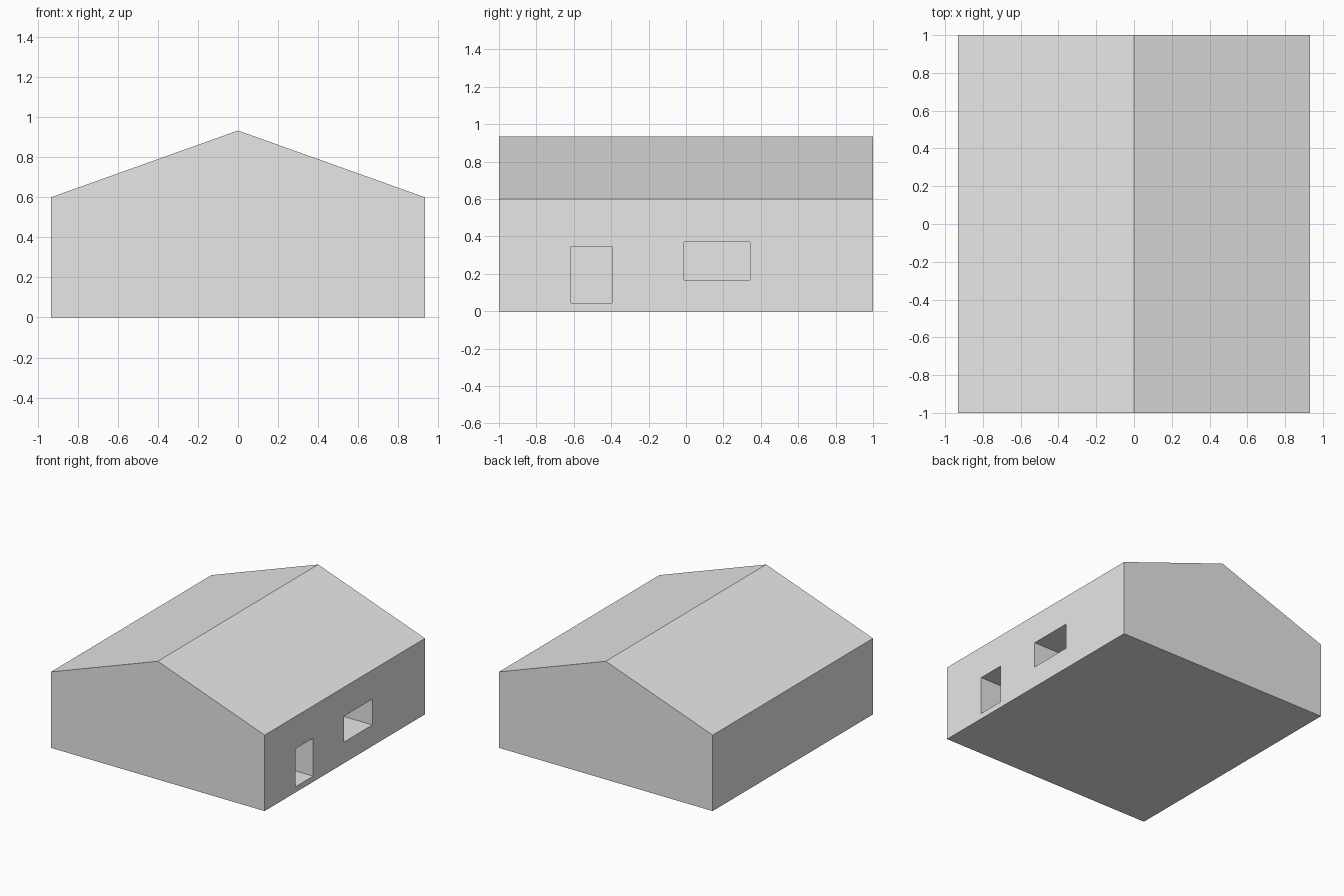
import bpy
import bmesh
from mathutils import Matrix, Vector

if "Cube" in bpy.data.objects:
    bpy.data.objects.remove(bpy.data.objects["Cube"], do_unlink=True)

HALF_WIDTH, HALF_LENGTH = 0.933, 1.0
EAVES, RIDGE = 0.6, 0.933
RECESS_DEPTH = 0.35

# Single plain grey
grey = bpy.data.materials.new("plain_grey")
grey.use_nodes = True
colour = (0.8, 0.8, 0.8, 1)
grey.diffuse_color = colour
grey.node_tree.nodes["Principled BSDF"].inputs["Base Color"].default_value = colour


def make_object(name, bm):
    bmesh.ops.recalc_face_normals(bm, faces=bm.faces)
    mesh = bpy.data.meshes.new(name)
    bm.to_mesh(mesh)
    bm.free()
    mesh.materials.append(grey)
    obj = bpy.data.objects.new(name, mesh)
    bpy.context.collection.objects.link(obj)
    return obj


def make_cutter(name, y0, y1, z0, z1):
    """Box reaching into the +x wall by the recess depth."""
    x0, x1 = HALF_WIDTH - RECESS_DEPTH, HALF_WIDTH + 0.1
    centre = Vector((x0 + x1, y0 + y1, z0 + z1)) / 2
    bm = bmesh.new()
    bmesh.ops.create_cube(bm, size=1)
    bmesh.ops.scale(bm, vec=(x1 - x0, y1 - y0, z1 - z0), verts=bm.verts)
    bmesh.ops.transform(bm, matrix=Matrix.Translation(centre), verts=bm.verts)
    cutter = make_object(name, bm)
    cutter.hide_render = True
    return cutter


# House body: gable profile extruded front to back
gable = [(-HALF_WIDTH, 0), (HALF_WIDTH, 0), (HALF_WIDTH, EAVES),
         (0, RIDGE), (-HALF_WIDTH, EAVES)]
bm = bmesh.new()
front = bm.faces.new([bm.verts.new((x, -HALF_LENGTH, z)) for x, z in gable])
back = bmesh.ops.extrude_face_region(bm, geom=[front], use_keep_orig=True)
back_verts = [g for g in back["geom"] if isinstance(g, bmesh.types.BMVert)]
bmesh.ops.translate(bm, vec=(0, 2 * HALF_LENGTH, 0), verts=back_verts)
house = make_object("house_body", bm)

# Door and window recesses in the left wall
cutters = [make_cutter("door_cutter", -0.615, -0.395, 0.045, 0.345),
           make_cutter("window_cutter", -0.01, 0.343, 0.167, 0.37)]
for cutter in cutters:
    cut = house.modifiers.new(cutter.name, "BOOLEAN")
    cut.operation = "DIFFERENCE"
    cut.solver = "EXACT"
    cut.object = cutter

# Bake the cuts and drop the cutters
bpy.context.view_layer.objects.active = house
house.select_set(True)
for cutter in cutters:
    bpy.ops.object.modifier_apply(modifier=cutter.name)
    bpy.data.objects.remove(cutter, do_unlink=True)
